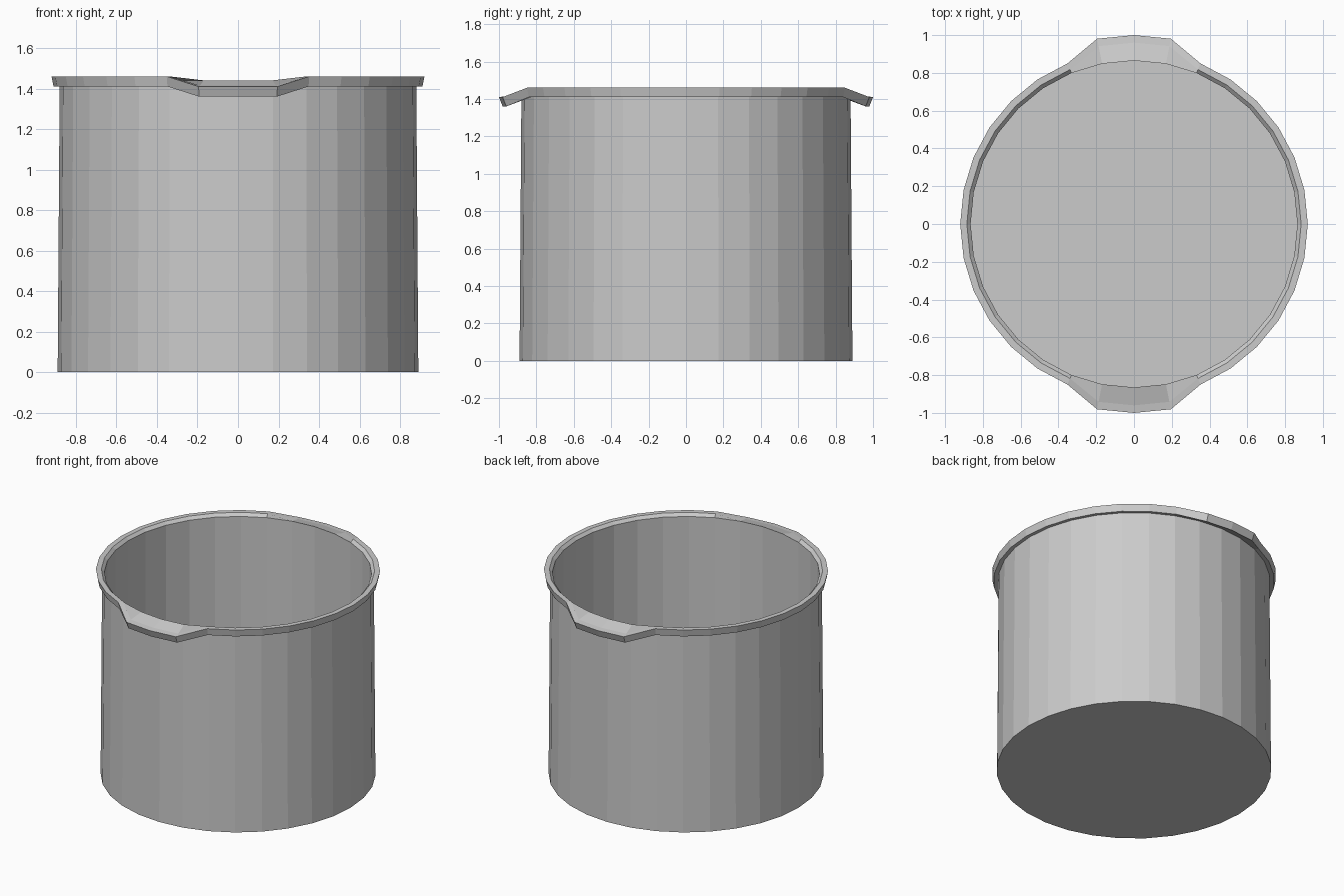
import bpy, bmesh
from math import cos, sin, pi

if "Cube" in bpy.data.objects:
    bpy.data.objects.remove(bpy.data.objects["Cube"])

SIDES = 32

# Profile of (radius, z, spout push outward, spout drop), from inner floor to underside
PROFILE = [
    (0.865, 0.02, 0, 0),          # inner floor edge
    (0.865, 1.44, 0, 0),          # inner wall top
    (0.885, 1.46, 0.075, 0.045),  # rim inner edge
    (0.92, 1.46, 0.08, 0.05),     # rim outer top
    (0.91, 1.41, 0.07, 0.05),     # rim outer bottom
    (0.88, 1.415, 0, 0),          # outer wall top
    (0.89, 0.0, 0, 0),            # outer wall base
]


def is_spout(i):
    # Three rim vertices on the front and on the back form a pouring lip
    return abs((i % (SIDES // 2)) - SIDES // 4) <= 1


bm = bmesh.new()
rings = []
for r, z, push, drop in PROFILE:
    ring = []
    for i in range(SIDES):
        a = 2 * pi * i / SIDES
        s = 1 if is_spout(i) else 0
        rr = r + push * s
        ring.append(bm.verts.new((rr * cos(a), rr * sin(a), z - drop * s)))
    rings.append(ring)

# Walls and rim
for lower, upper in zip(rings, rings[1:]):
    for i in range(SIDES):
        j = (i + 1) % SIDES
        bm.faces.new((lower[i], lower[j], upper[j], upper[i]))

# Inner floor and base
bm.faces.new(rings[0])
bm.faces.new(rings[-1])
bmesh.ops.recalc_face_normals(bm, faces=bm.faces)

mesh = bpy.data.meshes.new("pot")
bm.to_mesh(mesh)
bm.free()
pot = bpy.data.objects.new("pot", mesh)
bpy.context.collection.objects.link(pot)
